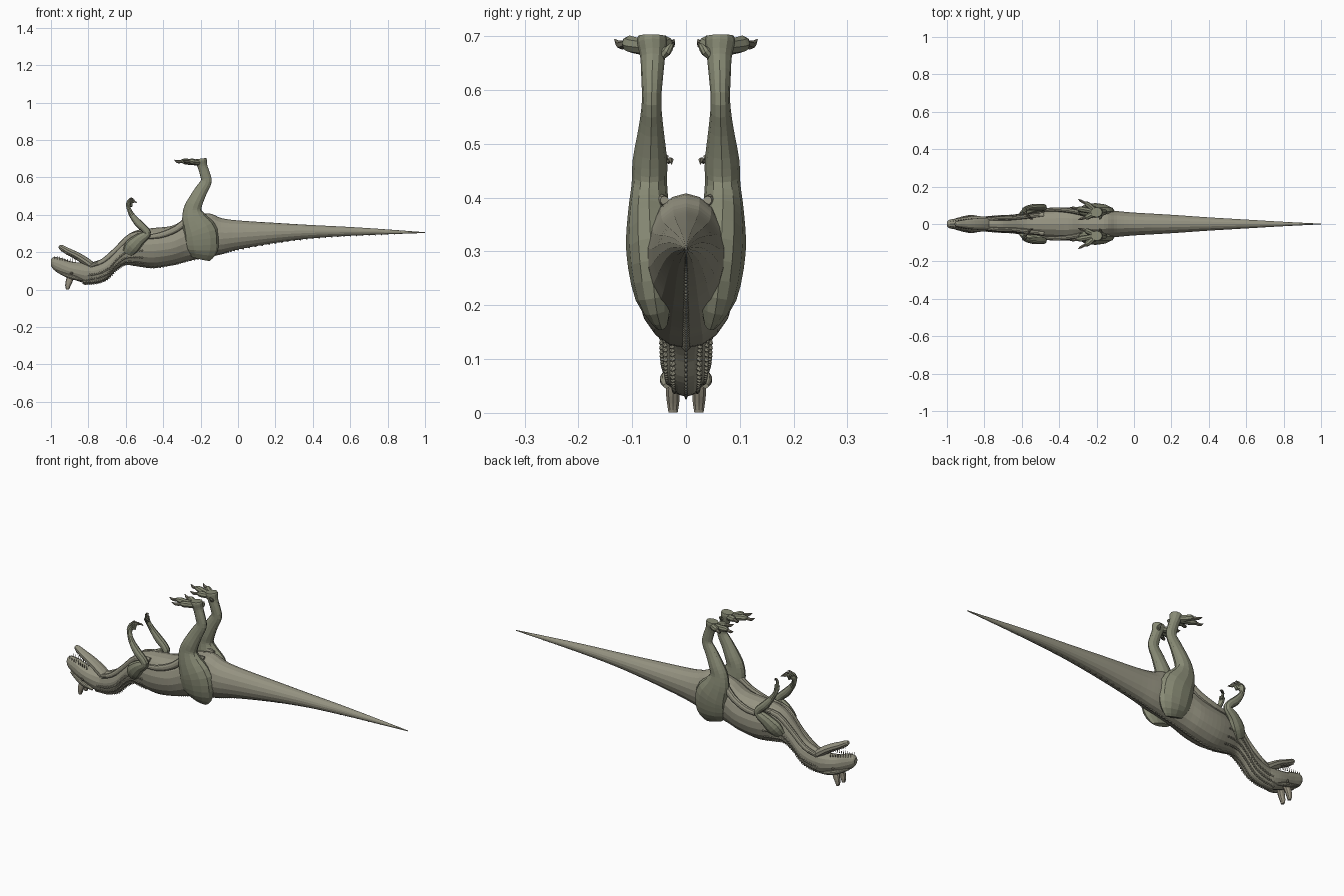
import bpy, bmesh, math
from mathutils import Vector


def material(name, rgb):
    m = bpy.data.materials.new(name)
    m.diffuse_color = (*rgb, 1)
    return m


HIDE = material("hide", (0.30, 0.29, 0.22))
GREEN = material("green_hide", (0.25, 0.26, 0.18))
CLAW = material("claw", (0.17, 0.16, 0.12))
HORN = material("horn", (0.33, 0.30, 0.23))


def spline(pts, n):
    """Smooth curve through tuples of any length."""
    out = []
    for i in range(len(pts) - 1):
        a, b, c, d = (pts[max(i - 1, 0)], pts[i], pts[i + 1], pts[min(i + 2, len(pts) - 1)])
        for k in range(n):
            t = k / n
            out.append(tuple(
                q + 0.5 * t * (r - p + t * (2 * p - 5 * q + 4 * r - s + t * (3 * (q - r) + s - p)))
                for p, q, r, s in zip(a, b, c, d)))
    return out + [tuple(pts[-1])]


def skin(bm, rings):
    loops = [[bm.verts.new(co) for co in ring] for ring in rings]
    n = len(loops[0])
    for a, b in zip(loops, loops[1:]):
        for i in range(n):
            j = (i + 1) % n
            bm.faces.new((a[i], a[j], b[j], b[i]))
    bm.faces.new(loops[0][::-1])
    bm.faces.new(loops[-1])


def finish(name, bm, mat, mirror=False):
    bmesh.ops.recalc_face_normals(bm, faces=bm.faces)
    me = bpy.data.meshes.new(name)
    bm.to_mesh(me)
    bm.free()
    me.materials.append(mat)
    ob = bpy.data.objects.new(name, me)
    bpy.context.collection.objects.link(ob)
    if mirror:
        mod = ob.modifiers.new("mirror", "MIRROR")
        mod.use_axis = (False, True, False)
    return ob


def hull(name, sections, n, sides, mat):
    """Loft of upright sections: x, top z, bottom z, half width."""
    bm = bmesh.new()
    rings = []
    for x, top, bot, w in spline(sections, n):
        mid, h = (top + bot) / 2, (top - bot) / 2
        rings.append([(x, w * math.sin(a), mid + h * math.cos(a))
                      for a in (2 * math.pi * i / sides for i in range(sides))])
    skin(bm, rings)
    return finish(name, bm, mat)


def tubes(name, paths, mat, n=3, sides=10, mirror=True):
    """Tapered limbs: points are x, y, z, radius along the bend, radius across."""
    bm = bmesh.new()
    for path in paths:
        p = spline(path, n)
        rings = []
        for i, q in enumerate(p):
            t = (Vector(p[min(i + 1, len(p) - 1)][:3]) - Vector(p[max(i - 1, 0)][:3])).normalized()
            u = Vector((0, 1, 0))
            u = (u - t * u.dot(t)).normalized()
            v = t.cross(u)
            rings.append([Vector(q[:3]) + v * (q[3] * math.cos(a)) + u * (q[4] * math.sin(a))
                          for a in (2 * math.pi * k / sides for k in range(sides))])
        skin(bm, rings)
    return finish(name, bm, mat, mirror)


# Body, neck and tail, lying on the back
BODY = [(-.82, .14, .03, .036), (-.76, .152, .033, .041), (-.70, .18, .055, .045),
        (-.65, .232, .105, .047), (-.60, .285, .135, .055), (-.54, .318, .13, .073),
        (-.45, .33, .12, .088), (-.35, .342, .135, .09), (-.27, .385, .155, .082),
        (-.16, .408, .178, .075), (-.09, .383, .193, .07), (0, .37, .215, .062),
        (.2, .357, .25, .05), (.4, .345, .275, .036), (.6, .335, .288, .024),
        (.8, .322, .296, .012), (1.0, .307, .303, .002)]
hull("body_and_tail", BODY, 4, 18, HIDE)

# Skull and open lower jaw
SKULL = [(-1.0, .162, .128, .012), (-.985, .174, .106, .024), (-.94, .168, .076, .031),
         (-.90, .152, .062, .038), (-.85, .145, .044, .043), (-.80, .142, .03, .041),
         (-.76, .14, .045, .034)]
hull("skull", SKULL, 3, 14, HIDE)
tubes("lower_jaw", [[(-.775, 0, .12, .022, .034), (-.81, 0, .148, .022, .034),
                     (-.86, 0, .18, .02, .03), (-.91, 0, .205, .018, .023),
                     (-.945, 0, .226, .014, .016), (-.956, 0, .234, .006, .008)]],
      HIDE, mirror=False)

# Brow horns, eye ridges and eyes
tubes("brow_horns", [[(-.89, .018, .085, .02, .018), (-.903, .024, .045, .018, .014),
                      (-.91, .024, .02, .014, .012), (-.911, .024, .001, .008, .009)]], HORN)
tubes("brow_ridges", [[(-.97, .018, .1, .005, .006), (-.92, .03, .077, .01, .01),
                       (-.87, .038, .062, .011, .011), (-.83, .036, .05, .005, .006)]], HIDE)
bm = bmesh.new()
bmesh.ops.create_icosphere(bm, subdivisions=2, radius=.009)
bmesh.ops.translate(bm, verts=bm.verts, vec=(-.89, .034, .088))
finish("eyes", bm, CLAW, True)

# Teeth along both jaws
teeth = []
for i in range(9):
    s = i / 8
    x, z, y = -.98 + .11 * s, .168 - .018 * s, .014 + .015 * s
    teeth.append([(x, y, z - .006, .003, .003), (x, y, z + .013, .0005, .0005)])
    x, z, y = -.94 + .08 * s, .213 - .045 * s, .012 + .012 * s
    teeth.append([(x, y, z + .006, .003, .003), (x - .006, y, z - .012, .0005, .0005)])
tubes("teeth", teeth, HORN, n=1, sides=5)

# Low scutes along the spine and the sides of the neck
scutes, flank = [], []
for i, (x, top, bot, w) in enumerate(spline(BODY, 6)):
    if x < .85:
        r = .003 + w * .09
        scutes.append([(x - r, 0, bot + .008, r * 1.3, r),
                       (x + r * .5, 0, bot - .004, r * .3, r * .2)])
    if x < -.5:
        for a in (1.75, 2.15, 2.55):
            y = w * math.sin(a)
            z = (top + bot) / 2 + (top - bot) / 2 * math.cos(a)
            flank.append([(x, y * .93, z + .003, .008, .008),
                          (x + .004, y * 1.08, z - .003, .002, .002)])
tubes("spine_scutes", scutes, HIDE, n=1, sides=6, mirror=False)
tubes("neck_scutes", flank, HIDE, n=1, sides=5)

# Throat cords running from the jaw to the chest
tubes("throat_cords", [[(-.79, .022, .125, .012, .012), (-.72, .03, .155, .013, .012),
                        (-.65, .03, .215, .014, .012), (-.57, .04, .288, .016, .014),
                        (-.48, .05, .305, .01, .012)]], HIDE)

# Hind legs
tubes("hind_legs", [[(-.20, .045, .165, .05, .012), (-.192, .058, .215, .085, .036),
                     (-.20, .066, .30, .094, .045), (-.232, .069, .37, .07, .039),
                     (-.243, .068, .425, .05, .033), (-.228, .067, .47, .041, .032),
                     (-.197, .065, .53, .034, .023), (-.17, .064, .578, .029, .018),
                     (-.177, .063, .62, .027, .02), (-.19, .062, .66, .026, .023),
                     (-.198, .063, .688, .032, .028), (-.2, .063, .70, .03, .026)]],
      GREEN, sides=12)


def digit(points, r, tip):
    """Path that stays thick, then narrows for the last piece."""
    rad = [r] * (len(points) - 1) + [tip]
    return [(*p, q, q) for p, q in zip(points, rad)]


# Toes and claws; each toe ends at x, y
TOES = [(-.305, .082), (-.262, .112), (-.262, .034)]
toes, toe_claws = [], []
for x, y in TOES:
    dx, dy = x + .2, y - .063
    toes.append(digit([(-.195, .063, .678), (-.2 + dx * .5, .063 + dy * .55, .682),
                       (-.2 + dx * .8, .063 + dy * .85, .686), (x, y, .688)], .0155, .008))
    toe_claws.append(digit([(x + .006, y - dy * .05, .686), (x - .018, y + dy * .2, .684),
                            (x - .036, y + dy * .42, .694)], .008, .001))
toes.append(digit([(-.19, .055, .66), (-.18, .036, .672), (-.185, .026, .685)], .009, .004))
tubes("toes", toes, GREEN, sides=8)
tubes("toe_claws", toe_claws, CLAW, sides=6)

# Arms with shoulder, elbow and wrist
tubes("arms", [[(-.59, .05, .195, .03, .015), (-.565, .065, .23, .042, .026),
                (-.525, .08, .27, .032, .024), (-.487, .088, .298, .022, .019),
                (-.497, .09, .322, .02, .018), (-.53, .09, .352, .021, .018),
                (-.565, .086, .395, .015, .014), (-.583, .078, .43, .011, .014),
                (-.585, .07, .452, .011, .017), (-.58, .062, .462, .007, .014)]],
      GREEN, sides=10)

# Fingers curling inwards
fingers, finger_claws = [], []
for k in range(4):
    x, y = -.592 + .007 * k, .082 - .009 * k
    fingers.append(digit([(x, y, .445), (x + .002, y - .012, .468),
                          (x + .012, y - .022, .480 - .004 * k)], .0065, .005))
    finger_claws.append(digit([(x + .01, y - .02, .479 - .004 * k),
                               (x + .02, y - .027, .488 - .006 * k),
                               (x + .032, y - .028, .486 - .008 * k)], .005, .001))
tubes("fingers", fingers, GREEN, sides=6)
tubes("finger_claws", finger_claws, CLAW, sides=5)

# Flank folds between ribs and hips
tubes("flank_folds", [[(-.52, .07, .28, .008, .008), (-.42, .078, .29, .016, .012),
                       (-.33, .07, .325, .018, .014), (-.25, .055, .385, .02, .016),
                       (-.17, .04, .395, .008, .008)]], HIDE)
